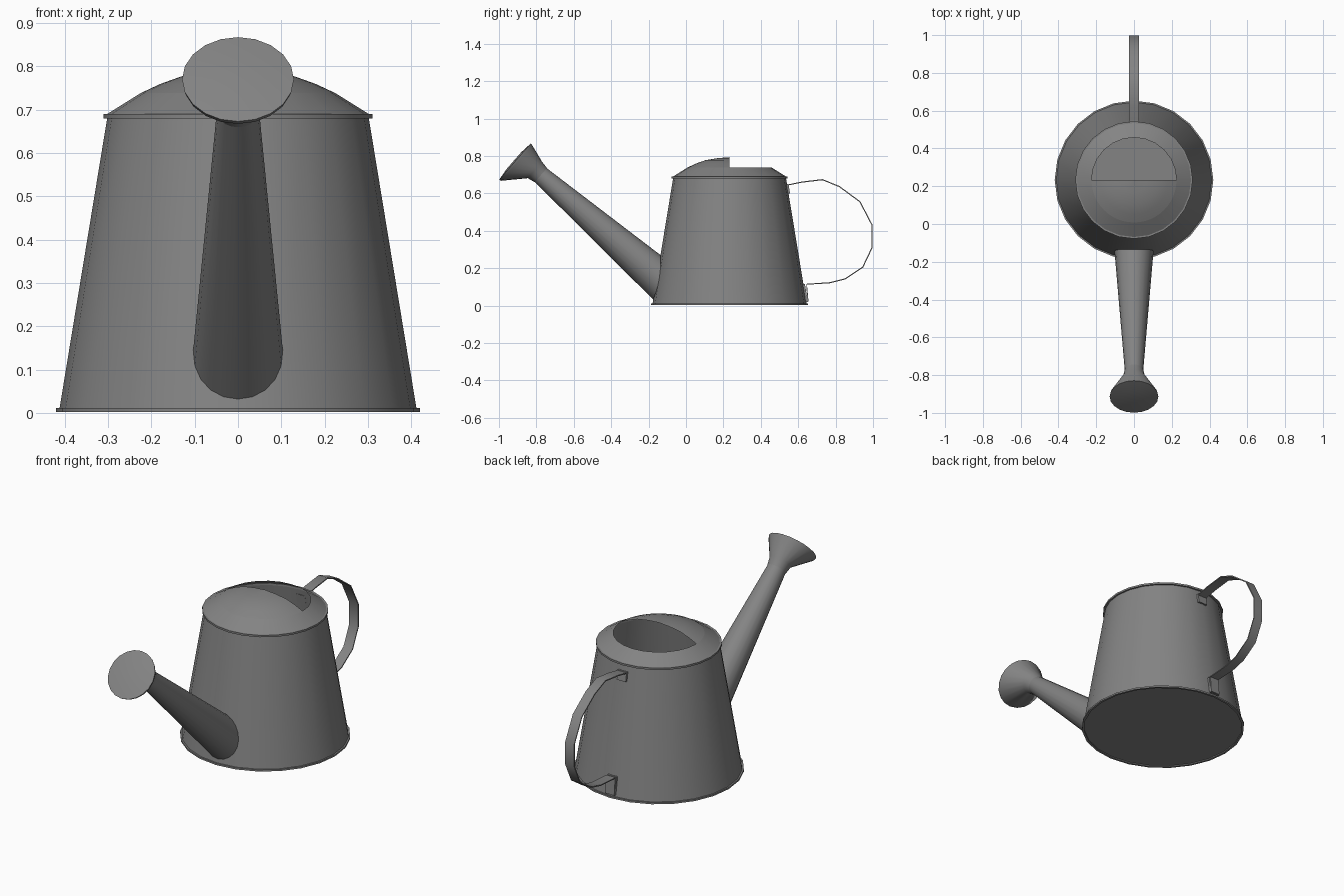
import bpy, bmesh, math
from mathutils import Vector

if "Cube" in bpy.data.objects:
    bpy.data.objects.remove(bpy.data.objects["Cube"])

N = 24
CY = 0.233                      # body axis offset in y
metal = bpy.data.materials.new("grey metal")
metal.diffuse_color = (0.23, 0.23, 0.23, 1)
metal.use_nodes = True
metal.node_tree.nodes["Principled BSDF"].inputs["Base Color"].default_value = metal.diffuse_color


def finish(name, bm, angle=35):
    bmesh.ops.remove_doubles(bm, verts=bm.verts, dist=1e-5)
    bmesh.ops.recalc_face_normals(bm, faces=bm.faces)
    me = bpy.data.meshes.new(name)
    bm.to_mesh(me)
    bm.free()
    ob = bpy.data.objects.new(name, me)
    bpy.context.collection.objects.link(ob)
    me.materials.append(metal)
    bpy.ops.object.select_all(action='DESELECT')
    ob.select_set(True)
    bpy.context.view_layer.objects.active = ob
    bpy.ops.object.shade_smooth_by_angle(angle=math.radians(angle))
    return ob


def skin(bm, rings, closed=True):
    """Join successive rings of points with quads; returns the vertex rings."""
    vs = [[bm.verts.new(p) for p in r] for r in rings]
    for a, b in zip(vs, vs[1:]):
        n = len(a)
        for i in range(n if closed else n - 1):
            j = (i + 1) % n
            bm.faces.new((a[i], a[j], b[j], b[i]))
    return vs


def circle(r, z, start=0.0, sweep=2 * math.pi, count=N):
    return [Vector((r * math.cos(start + sweep * i / N),
                    CY + r * math.sin(start + sweep * i / N), z)) for i in range(count)]


def body_radius(z):
    return 0.412 + (0.302 - 0.412) * (z - 0.01) / 0.67


# tapered body with a bottom disc
bm = bmesh.new()
rings = skin(bm, [circle(body_radius(z), z) for z in (0.008, 0.68)])
bm.faces.new(rings[0])
finish("body", bm)

# rolled rims at base and shoulder
for name, r, z0, z1 in (("base_rim", 0.420, 0.002, 0.011), ("top_rim", 0.311, 0.680, 0.690)):
    bm = bmesh.new()
    skin(bm, [circle(r - 0.012, z0), circle(r, z0), circle(r, z1), circle(r - 0.012, z1),
              circle(r - 0.012, z0)])
    finish(name, bm)

# sloping shoulder ring
bm = bmesh.new()
skin(bm, [circle(0.305, 0.688), circle(0.225, 0.738)])
finish("shoulder", bm)

# half dome covering the front of the opening
bm = bmesh.new()
skin(bm, [circle(r, z, math.pi, math.pi, N + 1) for r, z in
          ((0.225, 0.738), (0.18, 0.759), (0.13, 0.777), (0.065, 0.788), (0.0005, 0.793))], False)
finish("front_cover", bm)

# spout, its base trimmed to the body wall
tip = Vector((0, -0.785, 0.705))
axis = Vector((0, -0.625, 0.545)).normalized()
base = tip - axis * 0.83
side = Vector((1, 0, 0))
up = side.cross(axis)
M = 20


def ring(c, r):
    return [c + r * (math.cos(2 * math.pi * i / M) * side
                     + math.sin(2 * math.pi * i / M) * up) for i in range(M)]


def trim(a, b):
    lo, hi = 0.0, 1.6
    for _ in range(30):
        t = (lo + hi) / 2
        p = a.lerp(b, t)
        if math.hypot(p.x, p.y - CY) > body_radius(p.z):
            lo = t
        else:
            hi = t
    return a.lerp(b, lo)


tip_ring = ring(tip, 0.048)
bm = bmesh.new()
skin(bm, [[trim(a, b) for a, b in zip(tip_ring, ring(base, 0.102))], tip_ring])
finish("spout", bm)

# sprinkler rose: flare, lip and slightly domed face
face = Vector((0, -0.914, 0.770))
bm = bmesh.new()
rr = skin(bm, [ring(tip - axis * 0.012, 0.050), ring(tip + axis * 0.03, 0.058),
               ring(face - axis * 0.012, 0.126), ring(face, 0.129),
               ring(face + axis * 0.008, 0.06)])
bm.faces.new(rr[-1])
finish("sprinkler_rose", bm)

# strap handle with folded mounting tabs
path = [(0.551, 0.605), (0.546, 0.645), (0.62, 0.660), (0.73, 0.673), (0.82, 0.636),
        (0.93, 0.555), (0.995, 0.43), (0.995, 0.31), (0.945, 0.205), (0.85, 0.142),
        (0.77, 0.122), (0.645, 0.114), (0.652, 0.022)]
pts = [Vector((0, y, z)) for y, z in path]
sections = []
for i, p in enumerate(pts):
    d = (pts[min(i + 1, len(pts) - 1)] - pts[max(i - 1, 0)]).normalized()
    n = Vector((0, -d.z, d.y)) * 0.003
    w = Vector((0.027, 0, 0))
    sections.append([p - w - n, p + w - n, p + w + n, p - w + n])
bm = bmesh.new()
hs = skin(bm, sections)
bm.faces.new(hs[0])
bm.faces.new(hs[-1])
finish("handle", bm)

# small bracket plates behind the handle ends
for name, z0, z1 in (("upper_bracket", 0.60, 0.65), ("lower_bracket", 0.02, 0.115)):
    bm = bmesh.new()
    secs = []
    for z in (z0, z1):
        y = CY + body_radius(z)
        secs.append([Vector((x, yy, z)) for x, yy in
                     ((-0.027, y - 0.004), (0.027, y - 0.004), (0.027, y + 0.008), (-0.027, y + 0.008))])
    bs = skin(bm, secs)
    bm.faces.new(bs[0])
    bm.faces.new(bs[-1])
    finish(name, bm)
